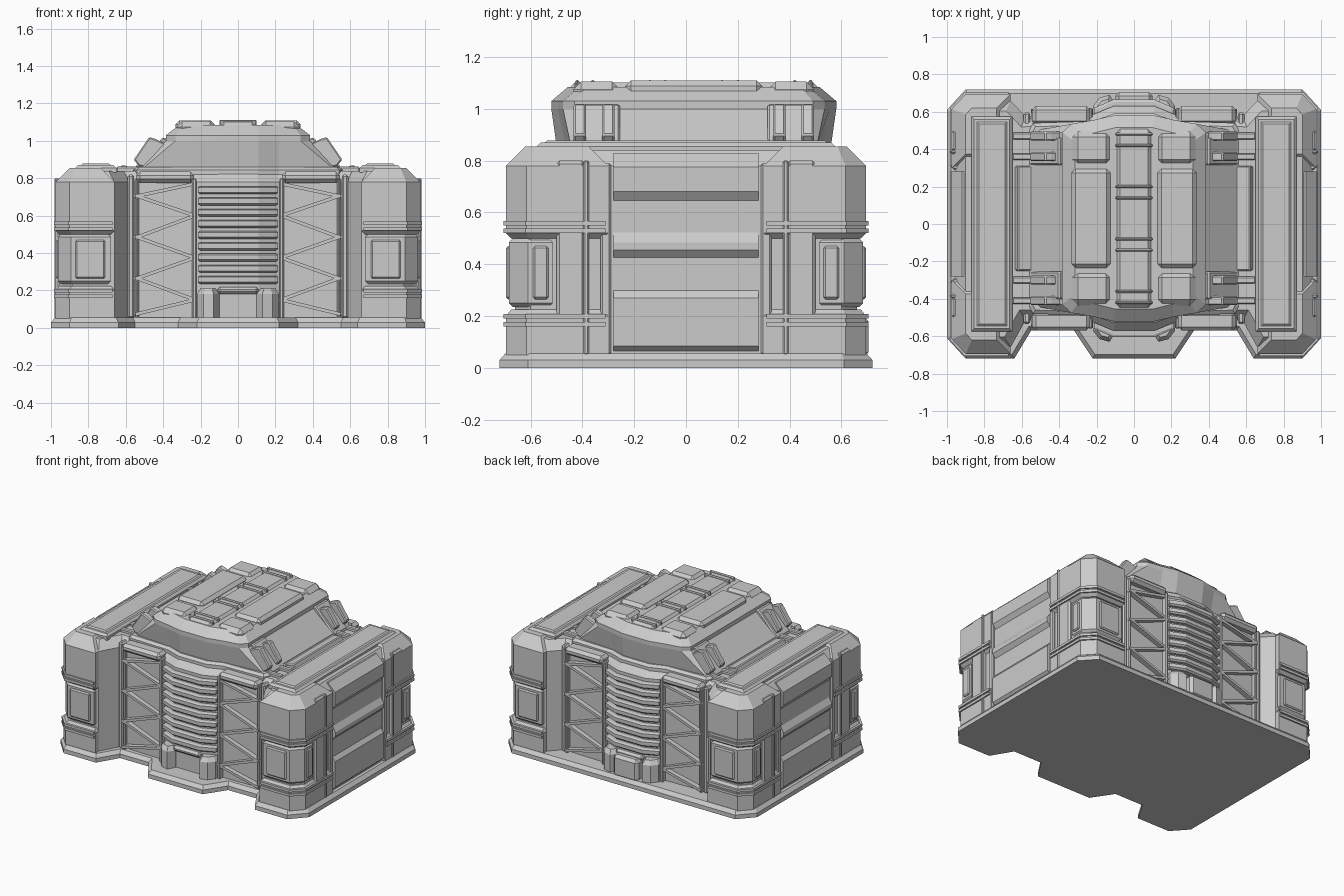
import bpy, bmesh
from mathutils import Vector

if "Cube" in bpy.data.objects:
    bpy.data.objects.remove(bpy.data.objects["Cube"])

CY = 0.03  # the central block sits slightly behind the origin


def finish(name, bm, mirror="", cy=0.0, bevel=0.0):
    bmesh.ops.recalc_face_normals(bm, faces=bm.faces)
    me = bpy.data.meshes.new(name)
    bm.to_mesh(me)
    bm.free()
    ob = bpy.data.objects.new(name, me)
    ob.location.y = cy
    bpy.context.collection.objects.link(ob)
    if bevel:
        m = ob.modifiers.new("bevel", "BEVEL")
        m.width, m.segments = bevel, 1
    if mirror:
        m = ob.modifiers.new("mirror", "MIRROR")
        m.use_axis = ("x" in mirror, "y" in mirror, False)
        m.use_mirror_merge = False
    return ob


def inset(pts, d):
    out, n = [], len(pts)
    for i in range(n):
        p, q, r = (Vector(pts[(i + k) % n]) for k in (-1, 0, 1))
        a, b = (q - p).normalized(), (r - q).normalized()
        na, nb = Vector((-a.y, a.x)), Vector((-b.y, b.x))
        out.append(tuple(q + (na + nb) * d / (1 + na.dot(nb))))
    return out


def full(half):
    return half + [(-x, y) for x, y in reversed(half)]


def quad(quarter):
    return full(quarter + [(x, -y) for x, y in reversed(quarter)])


def loft(name, rings, mirror="", cy=0.0):
    bm = bmesh.new()
    rows = [[bm.verts.new((x, y, z)) for x, y in pts] for pts, z in rings]
    for lo, hi in zip(rows, rows[1:]):
        for i in range(len(lo)):
            j = (i + 1) % len(lo)
            bm.faces.new((lo[i], lo[j], hi[j], hi[i]))
    bm.faces.new(rows[0][::-1])
    bm.faces.new(rows[-1])
    return finish(name, bm, mirror, cy)


def box(name, x, y, z, mirror="", cy=0.0, bevel=0.0):
    bm = bmesh.new()
    bmesh.ops.create_cube(bm, size=1)
    for v in bm.verts:
        v.co = [(a + b) / 2 + c * (b - a) for (a, b), c in zip((x, y, z), v.co)]
    return finish(name, bm, mirror, cy, bevel)


def side_profile(name, pts, y0, y1, mirror="x", cy=0.0, bevel=0.0):
    # an x-z outline pushed along y
    bm = bmesh.new()
    f = bm.faces.new([bm.verts.new((x, y0, z)) for x, z in pts])
    ext = bmesh.ops.extrude_face_region(bm, geom=[f])["geom"]
    bmesh.ops.translate(bm, vec=(0, y1 - y0, 0),
                        verts=[g for g in ext if isinstance(g, bmesh.types.BMVert)])
    return finish(name, bm, mirror, cy, bevel)


# Ground slab
base = full([(.22, -.72), (.32, -.57), (.55, -.57), (.64, -.72), (.9, -.72),
             (1, -.61), (1, .61), (.9, .72)])
loft("base_slab", [(base, 0), (base, .03), (inset(base, .022), .055)])

# Main body with chamfered roof edge
body = full([(.11, -.57), (.22, -.525), (.58, -.515), (.66, -.66), (.885, -.66), (.955, -.6),
             (.955, .6), (.885, .66), (.66, .66), (.58, .575), (.22, .585), (.11, .63)])
loft("main_body", [(body, .04), (body, .78), (inset(body, .055), .84)])


# Corner towers
def corner(o, yin, xin=.66):
    return [(xin, yin), (xin, -.685 - o), (.895 + o / 2, -.685 - o), (.965 + o, -.61 - o / 2),
            (.965 + o, yin)]


blk = corner(.01, -.3)
loft("tower_upper_block", [(inset(blk, .02), .5), (blk, .52), (blk, .78), (inset(blk, .075), .855)], "xy")
loft("tower_lower_block", [(blk, .05), (blk, .2), (inset(blk, .02), .225)], "xy")
pan = corner(-.002, -.515, .68)
loft("tower_corner_panel", [(inset(pan, .015), .235), (pan, .25), (pan, .485), (inset(pan, .015), .5)], "xy")
box("tower_front_plate", (.71, .87), (-.695, -.66), (.265, .47), "xy", bevel=.008)
box("tower_side_plate", (.93, .975), (-.59, -.53), (.265, .47), "xy", bevel=.008)
for i, z in enumerate((.16, .19, .52, .55)):
    b = corner(.02, -.31, .67)
    loft(f"tower_band_{i}", [(b, z), (b, z + .018)], "xy")
box("side_pilaster", (.9, .975), (-.50, -.39), (.05, .80), "xy", bevel=.012)
box("side_rib", (.9, .982), (-.395, -.375), (.05, .80), "xy", bevel=.006)
box("side_end_post", (.9, .97), (-.33, -.29), (.05, .79), "xy", bevel=.008)
box("inner_pilaster", (.555, .59), (-.565, -.45), (.05, .82), "xy", CY, .01)

# Stepped side wall
side_profile("side_wall_steps", [(.9, .05), (.95, .06), (.978, .085), (.978, .27), (.95, .305),
             (.95, .42), (.98, .455), (.98, .485), (.95, .53), (.95, .64), (.978, .68),
             (.978, .775), (.92, .83), (.9, .83)], -.28, .28)

# Tower roof pads
pad = [(.65, -.575), (.87, -.575), (.87, .575), (.65, .575)]
loft("tower_roof_pad", [(pad, .83), (pad, .855), (inset(pad, .015), .87),
     (inset(pad, .03), .87), (inset(pad, .04), .878)], "x")

# Lattice bays
box("bay_header", (.235, .545), (-.60, -.5), (.775, .835), "xy", CY, .02)
box("bay_inner_post", (.222, .245), (-.59, -.5), (.05, .8), "xy", CY, .006)
box("bay_outer_post", (.53, .55), (-.575, -.5), (.05, .8), "xy", CY, .006)
zig = [(.235, .77), (.54, .705), (.23, .6), (.54, .485), (.23, .375), (.54, .265), (.23, .15), (.54, .075)]
for i, (p, q) in enumerate(zip(zig, zig[1:])):
    d = (Vector(q) - Vector(p)).normalized() * .009
    n = Vector((-d.y, d.x))
    pts = [Vector(p) - d + n, Vector(q) + d + n, Vector(q) + d - n, Vector(p) - d - n]
    side_profile(f"lattice_rod_{i}", pts, -.585, -.54, "xy", CY)

# Central louvres
slat = full([(.11, -.635), (.215, -.59), (.215, -.5)])
for i in range(9):
    z = .235 + i * .06
    loft(f"louvre_{i}", [(inset(slat, .012), z), (slat, z + .01), (slat, z + .036),
         (inset(slat, .012), z + .042)], "y", CY)

# Doorway
jamb = [(.1, -.5), (.1, -.61), (.13, -.66), (.185, -.645), (.22, -.6), (.22, -.5)]
loft("door_jamb", [(jamb, .04), (jamb, .18), (inset(jamb, .02), .21)], "xy", CY)
box("door_lintel", (-.11, .11), (-.63, -.5), (.18, .22), "y", CY, .015)
box("rear_door_panel", (-.1, .1), (.6, .705), (.04, .2), bevel=.02)

# Upper roof block
foot = quad([(.11, -.53), (.22, -.495), (.5, -.475), (.545, -.43)])
brow = quad([(.11, -.55), (.22, -.525), (.335, -.505), (.385, -.46)])
crown = quad([(.1, -.485), (.2, -.46), (.29, -.44), (.315, -.41)])
loft("upper_block", [(foot, .82), (foot, .86), (brow, 1.0), (brow, 1.03), (crown, 1.085)], cy=CY)
rim = quad([(.11, -.56), (.22, -.52), (.54, -.51), (.56, -.47)])
loft("upper_block_plinth", [(rim, .82), (rim, .845), (inset(rim, .02), .86)], cy=CY)
side_profile("slope_plate", [(.5, .83), (.56, .85), (.40, 1.02), (.36, 1.0)], -.43, -.285, "xy", CY, .008)

# Slope fins with roof ribs
for i, y in enumerate((-.44, -.33)):
    side_profile(f"slope_fin_{i}", [(.5, .86), (.53, .865), (.557, .9), (.475, 1.02), (.44, 1.01), (.38, .98)],
                 y - .024, y + .024, "xy", CY, .007)
    box(f"roof_rib_{i}", (.5, .65), (y - .018, y + .018), (.83, .862), "xy", CY, .006)
side_profile("valley_panel", [(.54, .83), (.545, .85), (.62, .872), (.64, .83)], -.28, .28, "x", CY, .006)

# Crown pads
box("crown_long_pad", (.125, .335), (-.265, .265), (1.04, 1.11), "x", CY, .022)
box("crown_end_pad", (.12, .33), (-.465, -.285), (1.03, 1.105), "xy", CY, .03)
box("crown_spine", (-.095, .095), (-.48, .48), (1.04, 1.102), "", CY, .02)
for i in range(4):
    for j in (-.03, .03):
        y = -.42 + .28 * i + j
        box(f"spine_band_{i}_{'a' if j < 0 else 'b'}", (-.1, .1), (y - .008, y + .008),
            (1.05, 1.112), "", CY, .006)
